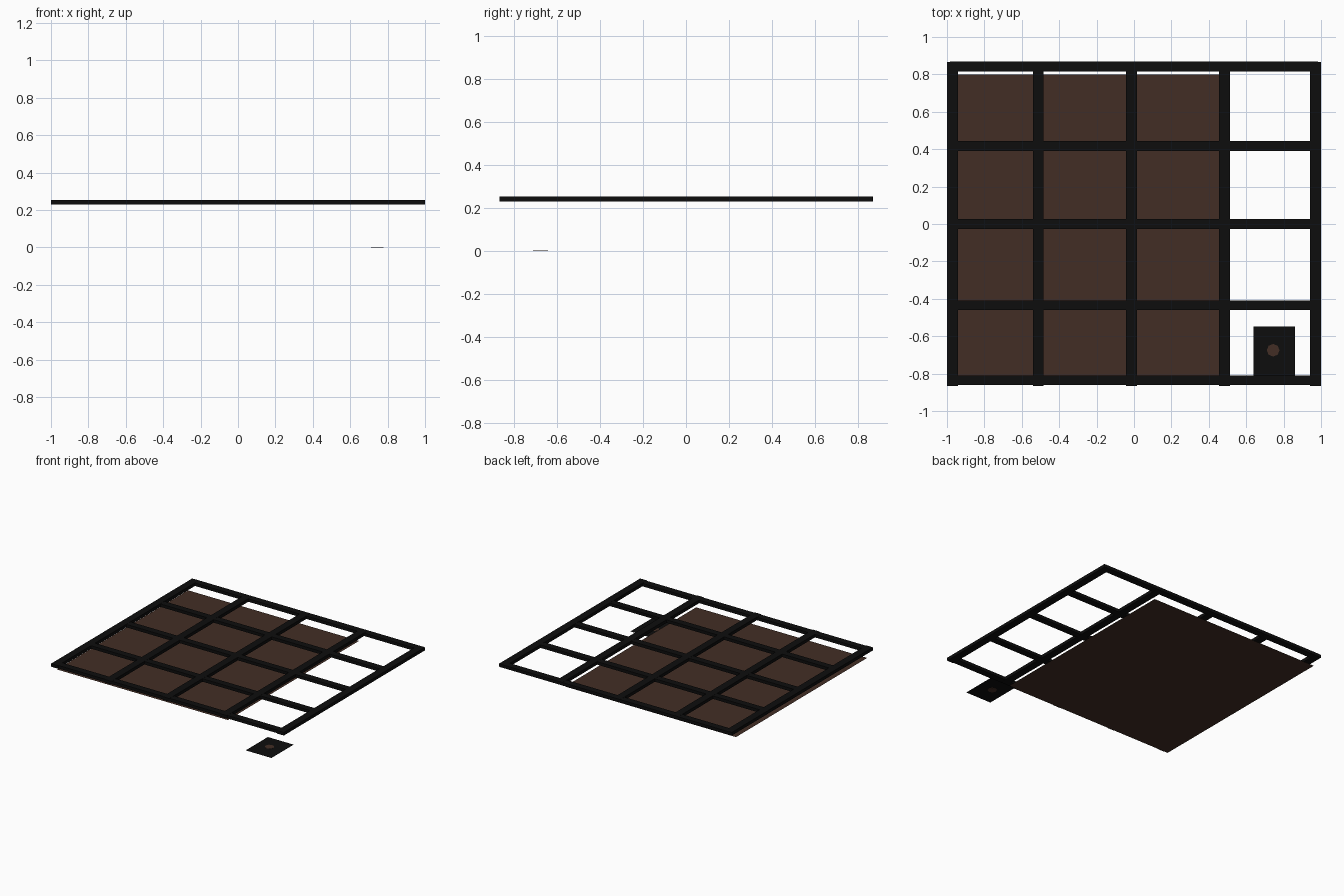
import bpy, bmesh

if "Cube" in bpy.data.objects:
    bpy.data.objects.remove(bpy.data.objects["Cube"])

def material(name, rgb):
    m = bpy.data.materials.new(name)
    m.diffuse_color = (*rgb, 1.0)
    m.use_nodes = True
    m.node_tree.nodes["Principled BSDF"].inputs["Base Color"].default_value = m.diffuse_color
    return m

black = material("black", (0.004, 0.004, 0.004))
brown = material("dark brown", (0.055, 0.027, 0.018))

def finish(name, bm, mat):
    me = bpy.data.meshes.new(name)
    bm.to_mesh(me)
    bm.free()
    me.materials.append(mat)
    ob = bpy.data.objects.new(name, me)
    bpy.context.collection.objects.link(ob)
    return ob

def box(name, x0, x1, y0, y1, z0, z1, mat):
    bm = bmesh.new()
    bmesh.ops.create_cube(bm, size=1)
    for v in bm.verts:
        v.co = (x1 if v.co.x > 0 else x0,
                y1 if v.co.y > 0 else y0,
                z1 if v.co.z > 0 else z0)
    return finish(name, bm, mat)

def sheet(name, x0, x1, y0, y1, z, mat):
    bm = bmesh.new()
    bm.faces.new([bm.verts.new(c) for c in
                  ((x0, y0, z), (x1, y0, z), (x1, y1, z), (x0, y1, z))])
    return finish(name, bm, mat)

# Grid of bars
Z0, Z1, W = 0.23, 0.254, 0.028
for i, x in enumerate((-0.971, -0.512, -0.013, 0.483, 0.971)):
    box(f"long_bar_{i + 1}", x - W - 0.001, x + W + 0.001, -0.866, 0.866, Z0, Z1, black)
for i, y in enumerate((-0.835, -0.434, 0.0, 0.417, 0.842)):
    box(f"cross_bar_{i + 1}", -0.985, 0.985, y - W + 0.002, y + W - 0.002,
        Z0 + 0.0005, Z1 - 0.0005, black)

# Single-sided sheet hanging just under the grid
sheet("lower_panel", -0.99, 0.48, -0.81, 0.80, 0.19, brown)

# Small plate on the ground with a round spot showing on both sides
sheet("floor_plate", 0.64, 0.862, -0.82, -0.548, 0.001, black)
bm = bmesh.new()
bmesh.ops.create_cone(bm, cap_ends=True, segments=8, radius1=0.034, radius2=0.034, depth=0.002)
bmesh.ops.translate(bm, verts=bm.verts, vec=(0.744, -0.675, 0.001))
finish("plate_spot", bm, brown)
